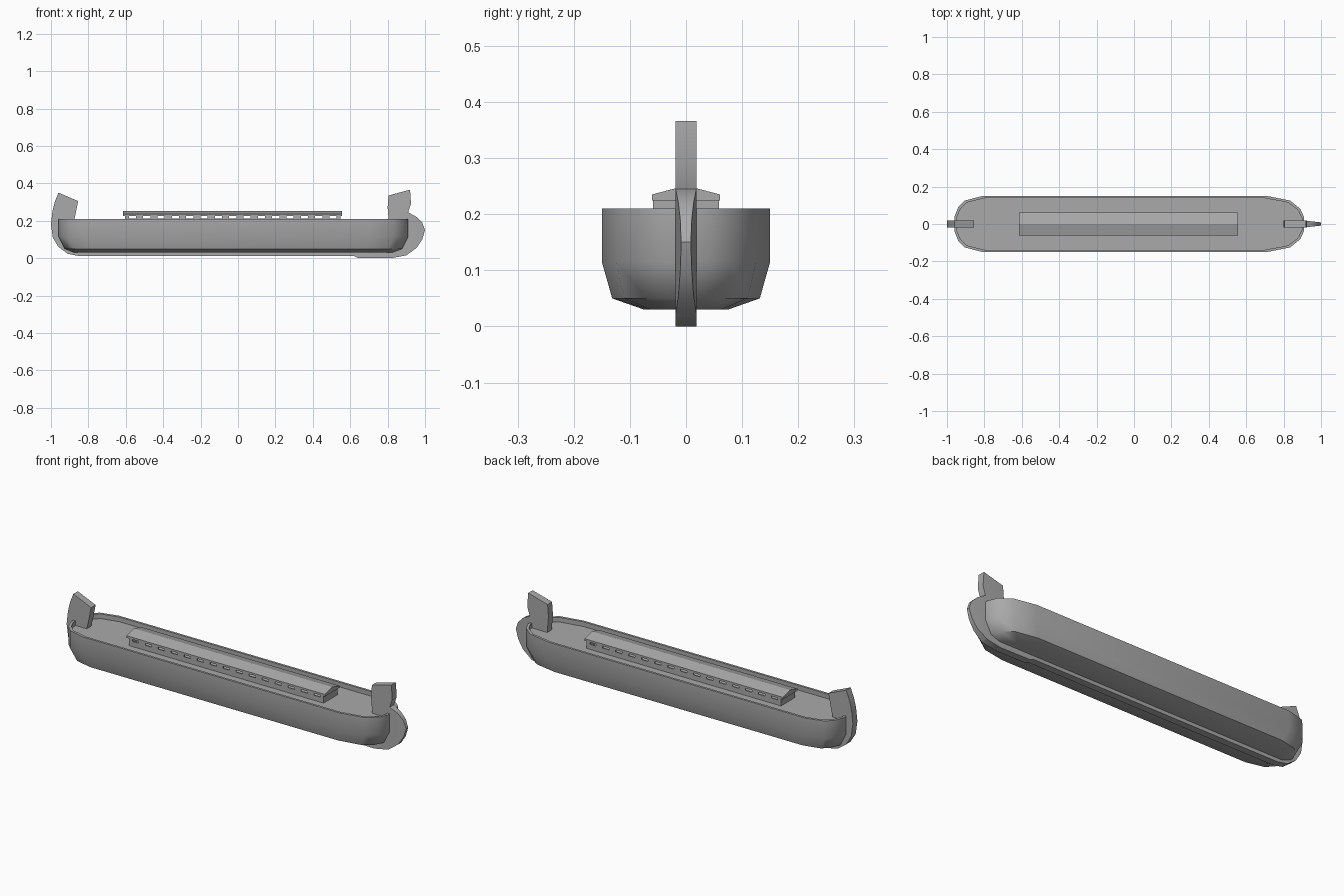
import bpy, bmesh, math
from mathutils import Vector

if "Cube" in bpy.data.objects:
    bpy.data.objects.remove(bpy.data.objects["Cube"], do_unlink=True)

grey = bpy.data.materials.new("plain_grey")
grey.use_nodes = True
colour = (0.4, 0.4, 0.4, 1)
grey.diffuse_color = colour
grey.node_tree.nodes["Principled BSDF"].inputs["Base Color"].default_value = colour


def finish(name, bm, smooth=None):
    bmesh.ops.recalc_face_normals(bm, faces=bm.faces)
    mesh = bpy.data.meshes.new(name)
    bm.to_mesh(mesh)
    bm.free()
    obj = bpy.data.objects.new(name, mesh)
    bpy.context.collection.objects.link(obj)
    mesh.materials.append(grey)
    if smooth:
        bpy.ops.object.select_all(action='DESELECT')
        obj.select_set(True)
        bpy.context.view_layer.objects.active = obj
        bpy.ops.object.shade_smooth_by_angle(angle=math.radians(smooth))
    return obj


def add_box(bm, x0, x1, y0, y1, z0, z1):
    verts = bmesh.ops.create_cube(bm, size=1)["verts"]
    for v in verts:
        v.co = Vector((x0 if v.co.x < 0 else x1,
                       y0 if v.co.y < 0 else y1,
                       z0 if v.co.z < 0 else z1))


def prism(bm, points, axis, start, end):
    """Extrude a closed outline along x or y."""
    if axis == "x":
        verts = [bm.verts.new((start, a, b)) for a, b in points]
        step = Vector((end - start, 0, 0))
    else:
        verts = [bm.verts.new((a, start, b)) for a, b in points]
        step = Vector((0, end - start, 0))
    face = bm.faces.new(verts)
    new = bmesh.ops.extrude_face_region(bm, geom=[face])["geom"]
    bmesh.ops.translate(bm, vec=step,
                        verts=[g for g in new if isinstance(g, bmesh.types.BMVert)])


# Hull: one plan outline stacked at several heights, with a sunken deck
RAIL, DECK, MID = 0.21, 0.185, -0.025
side = [(-0.96, 0.04), (-0.94, 0.09), (-0.905, 0.125), (-0.81, 0.15),
        (0.71, 0.15), (0.835, 0.125), (0.89, 0.08), (0.91, 0.035)]
outline = side + [(x, -y) for x, y in reversed(side)]
levels = [(0.03, 0.91, 0.5), (0.05, 0.965, 0.877), (0.115, 1, 1), (RAIL, 1, 1),
          (RAIL, 0.986, 0.92), (DECK, 0.986, 0.92)]
bm = bmesh.new()
rings = [[bm.verts.new((MID + (x - MID) * sx, y * sy, z)) for x, y in outline]
         for z, sx, sy in levels]
for low, high in zip(rings, rings[1:]):
    for i in range(len(outline)):
        j = (i + 1) % len(outline)
        bm.faces.new((low[i], low[j], high[j], high[i]))
bm.faces.new(rings[0])
bm.faces.new(rings[-1])
finish("hull", bm, 46)

# Keel with both end posts, thinned towards the rounded edge at one end
HALF = 0.019
profile = [(-0.855, 0.305), (-0.96, 0.35), (-0.98, 0.3), (-0.992, 0.25), (-1, 0.18),
           (-0.99, 0.11), (-0.96, 0.06), (-0.91, 0.023), (-0.85, 0.011),
           (0.62, 0.011), (0.64, 0.002), (0.82, 0), (0.9, 0.015), (0.955, 0.055),
           (0.985, 0.1), (1, 0.15), (0.985, 0.19), (0.955, 0.22), (0.91, 0.245),
           (0.925, 0.29), (0.92, 0.366), (0.805, 0.335), (0.80, 0.27), (0.81, 0.15),
           (0.7, 0.1), (-0.8, 0.1), (-0.885, 0.17), (-0.872, 0.22)]
bm = bmesh.new()
prism(bm, profile, "y", -HALF, HALF)
for co, no in (((0.905, 0, 0), (1, 0, 0)), ((0, 0, 0.245), (0, 0, 1))):
    bmesh.ops.bisect_plane(bm, geom=bm.verts[:] + bm.edges[:] + bm.faces[:],
                           plane_co=co, plane_no=no)
for v in bm.verts:
    if v.co.x > 0.905 and v.co.z < 0.25:
        v.co.y *= 1 - 0.55 * (v.co.x - 0.905) / 0.095
finish("keel_and_posts", bm, 30)

# Cabin walls: sills, end walls and piers that leave open windows
X0, X1, WALL, SILL, EAVE = -0.603, 0.547, 0.059, 0.212, 0.224
WINDOWS, THICK, GAP = 15, 0.006, 0.038
pitch = (X1 - X0) / WINDOWS
bm = bmesh.new()
for y0, y1 in ((-WALL, THICK - WALL), (WALL - THICK, WALL)):
    add_box(bm, X0, X1, y0, y1, DECK, SILL)
    for i in range(WINDOWS + 1):
        centre = X0 + i * pitch
        reach = (pitch - GAP) / 2
        add_box(bm, max(X0, centre - reach), min(X1, centre + reach), y0, y1, SILL, EAVE)
for x0, x1 in ((X0, X0 + THICK), (X1 - THICK, X1)):
    add_box(bm, x0, x1, THICK - WALL, WALL - THICK, DECK, EAVE)
finish("cabin_walls", bm)

# Cabin roof: long shallow gable
bm = bmesh.new()
prism(bm, [(-0.061, EAVE), (0.061, EAVE), (0.061, 0.235), (0, 0.251), (-0.061, 0.235)],
      "x", -0.615, 0.557)
finish("cabin_roof", bm)
